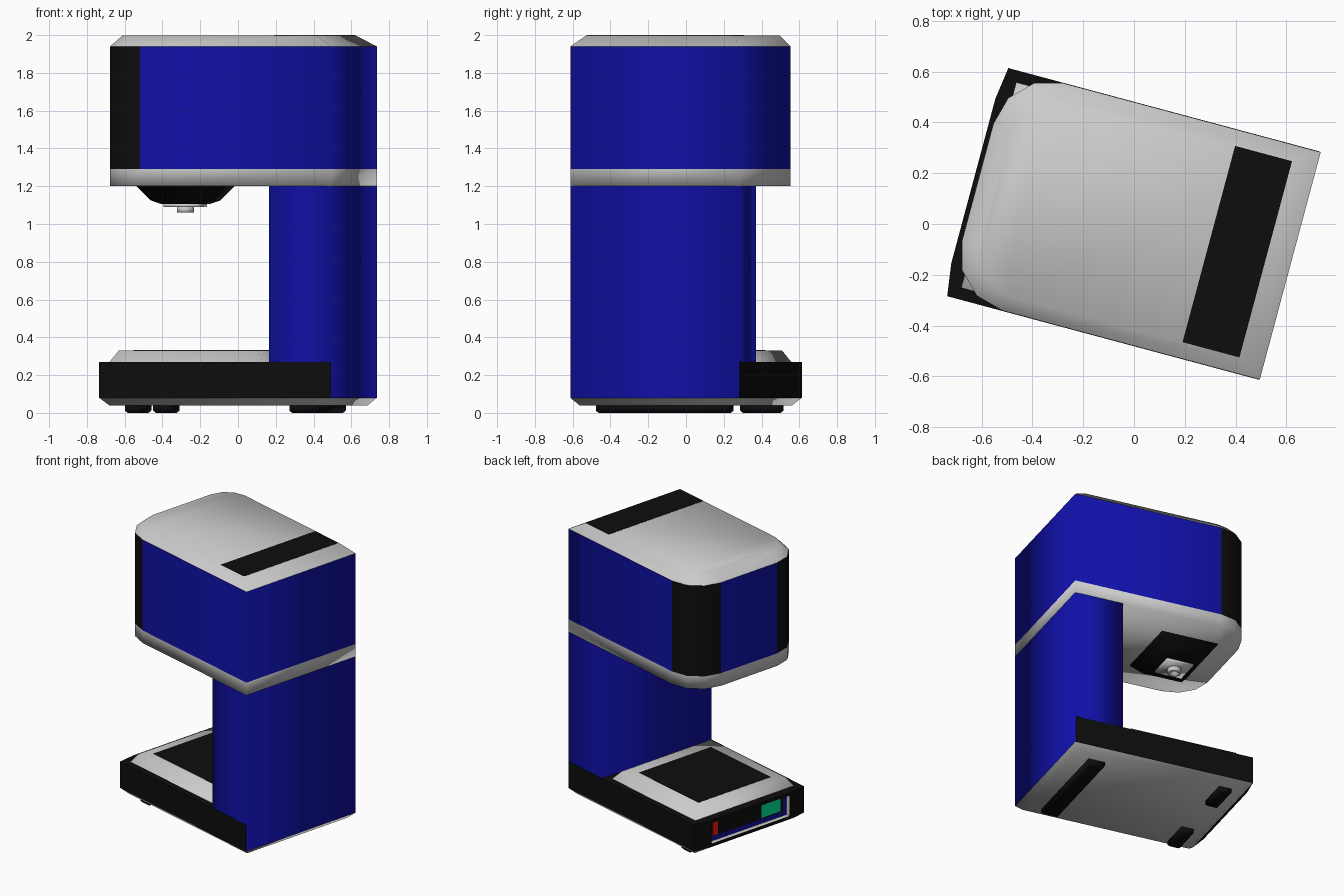
import bpy, bmesh, math
from mathutils import Matrix

if "Cube" in bpy.data.objects:
    bpy.data.objects.remove(bpy.data.objects["Cube"])

TURN = Matrix.Rotation(math.radians(-15), 4, 'Z')   # whole machine is turned; local -x is its front
L, W = 0.637, 0.4635                                # half length, half width


def material(name, rgb):
    m = bpy.data.materials.new(name)
    m.diffuse_color = (*rgb, 1)
    m.use_nodes = True
    m.node_tree.nodes["Principled BSDF"].inputs["Base Color"].default_value = m.diffuse_color
    return m


BLUE = material("blue", (0.005, 0.005, 0.38))
BLACK = material("black", (0.004, 0.004, 0.004))
RED = material("red", (0.9, 0.01, 0.01))
GREEN = material("green", (0.0, 0.75, 0.3))


def loft(name, rings, mats=(), side_mat=None, skip=None, caps="bt", soft=False):
    """Stack of (outline, z) rings; caps picks bottom/top, side_mat maps a side to a material slot."""
    bm = bmesh.new()
    vs = [[bm.verts.new((x, y, z)) for x, y in o] for o, z in rings]
    n = len(vs[0])
    for a, b in zip(vs, vs[1:]):
        for i in range(n):
            if i == skip:
                continue
            j = (i + 1) % n
            f = bm.faces.new((a[i], a[j], b[j], b[i]))
            if side_mat:
                f.material_index = side_mat(i)
    if "b" in caps:
        bm.faces.new(vs[0][::-1])
    if "t" in caps:
        bm.faces.new(vs[-1])
    for f in bm.faces:
        f.smooth = soft
    if caps == "bt":
        bmesh.ops.recalc_face_normals(bm, faces=bm.faces)
    bm.transform(TURN)
    me = bpy.data.meshes.new(name)
    bm.to_mesh(me)
    bm.free()
    for m in mats:
        me.materials.append(m)
    ob = bpy.data.objects.new(name, me)
    bpy.context.collection.objects.link(ob)
    return ob


def rect(x0, x1, y0, y1):
    return [(x0, y0), (x1, y0), (x1, y1), (x0, y1)]


def box(name, x0, x1, y0, y1, z0, z1, *mats, **kw):
    r = rect(x0, x1, y0, y1)
    return loft(name, [(r, z0), (r, z1)], mats, **kw)


def head(front=0.0, side=0.0, back=0.0, r=0.225):
    """Head outline: square back, rounded front corners of three segments."""
    r -= max(front, side)
    xf, w, xb = -L + front, W - side, L - back
    pts = [(xb, -w), (xb, w)]
    for k in range(4):
        a = math.radians(90 + 30 * k)
        pts.append((xf + r + r * math.cos(a), w - r + r * math.sin(a)))
    for k in range(4):
        a = math.radians(180 + 30 * k)
        pts.append((xf + r + r * math.cos(a), r - w + r * math.sin(a)))
    return pts


# head: grey band, blue shell with black front corners, bevelled lid with rear panel
corners = {2, 3, 4, 6, 7, 8}
loft("head_band", [(head(), 1.2), (head(), 1.29)], caps="b", soft=True)
loft("head_shell", [(head(), 1.29), (head(), 1.94)], (BLUE, BLACK),
     lambda i: 1 if i in corners else 0, caps="", soft=True)
loft("lid", [(head(), 1.94), (head(0.07, 0.06, 0.10), 1.998)], caps="t", soft=True)
box("lid_panel", 0.305, 0.537, -0.40, 0.40, 1.99, 2.0, BLACK)

# rear column: sides sink into the base, back runs down to the bottom plate
box("column", 0.295, L, -W, W, 0.08, 1.2, BLUE, caps="", soft=True)

# base with slightly bowed front and a recess for the control panel
WB = W + 0.0015
base_outline = [(-L, -WB), (L - 0.005, -WB), (L - 0.005, WB), (-L, WB), (-0.655, 0.335), (-0.655, -0.335)]
base = loft("base", [(base_outline, 0.08), (base_outline, 0.27)], (BLACK,))
cutter = box("recess_cutter", -0.7, -0.62, -0.332, 0.332, 0.10, 0.25)
cutter.hide_render = True
cutter.display_type = 'WIRE'
cut = base.modifiers.new("recess", 'BOOLEAN')
cut.operation = 'DIFFERENCE'
cut.object = cutter
cut.solver = 'EXACT'

# control panel: open-fronted grey liner, blue backing, black face, red and green keys
box("panel_liner", -0.654, -0.621, -0.331, 0.331, 0.101, 0.249, skip=3)
box("panel_backing", -0.625, -0.62, -0.33, 0.33, 0.102, 0.248, BLUE)
box("panel_face", -0.628, -0.624, -0.295, 0.33, 0.135, 0.248, BLACK)
box("red_key", -0.632, -0.627, 0.26, 0.30, 0.14, 0.235, RED)
box("green_screen", -0.632, -0.627, -0.27, -0.11, 0.145, 0.24, GREEN)

# bottom plate and feet
loft("bottom_plate", [(rect(-L + 0.045, L - 0.04, -W + 0.04, W - 0.04), 0.04),
                      (rect(-L, L, -W, W), 0.08)], caps="b", soft=True)
feet = [("rear_foot", 0.436, 0, 0.116, 0.724),
        ("front_foot_left", -0.47, 0.29, 0.087, 0.215),
        ("front_foot_right", -0.47, -0.29, 0.087, 0.215)]
for name, x, y, w, l in feet:
    def pad(i):
        return rect(x - w / 2 + i, x + w / 2 - i, y - l / 2 + i, y + l / 2 - i)
    loft(name, [(pad(0.012), 0), (pad(0), 0.012), (pad(0), 0.042)], (BLACK,), soft=True)

# drip tray with bevelled rim and black grate
loft("drip_tray", [(rect(-L + 0.045, 0.25, -W + 0.045, W - 0.045), 0.27),
                   (rect(-L + 0.085, 0.20, -W + 0.085, W - 0.085), 0.33)], caps="t", soft=True)
box("drip_grate", -0.49, 0.11, -0.305, 0.305, 0.32, 0.332, BLACK)


# brew group: tapered black block, grey plate and hollow nozzle
def brew(i):
    return rect(-0.49 + i, -0.085 - i, -0.25 + i, 0.25 - i)


loft("brew_block", [(brew(0.11), 1.105), (brew(0.062), 1.125), (brew(0), 1.2)], (BLACK,),
     caps="b", soft=True)
box("nozzle_plate", -0.382, -0.194, -0.094, 0.094, 1.09, 1.106, soft=True)


def circle(r):
    return [(-0.288 + r * math.cos(k * math.tau / 16), r * math.sin(k * math.tau / 16)) for k in range(16)]


loft("nozzle", [(circle(0.045), 1.092), (circle(0.045), 1.06),
                (circle(0.028), 1.06), (circle(0.028), 1.085)], soft=True)
